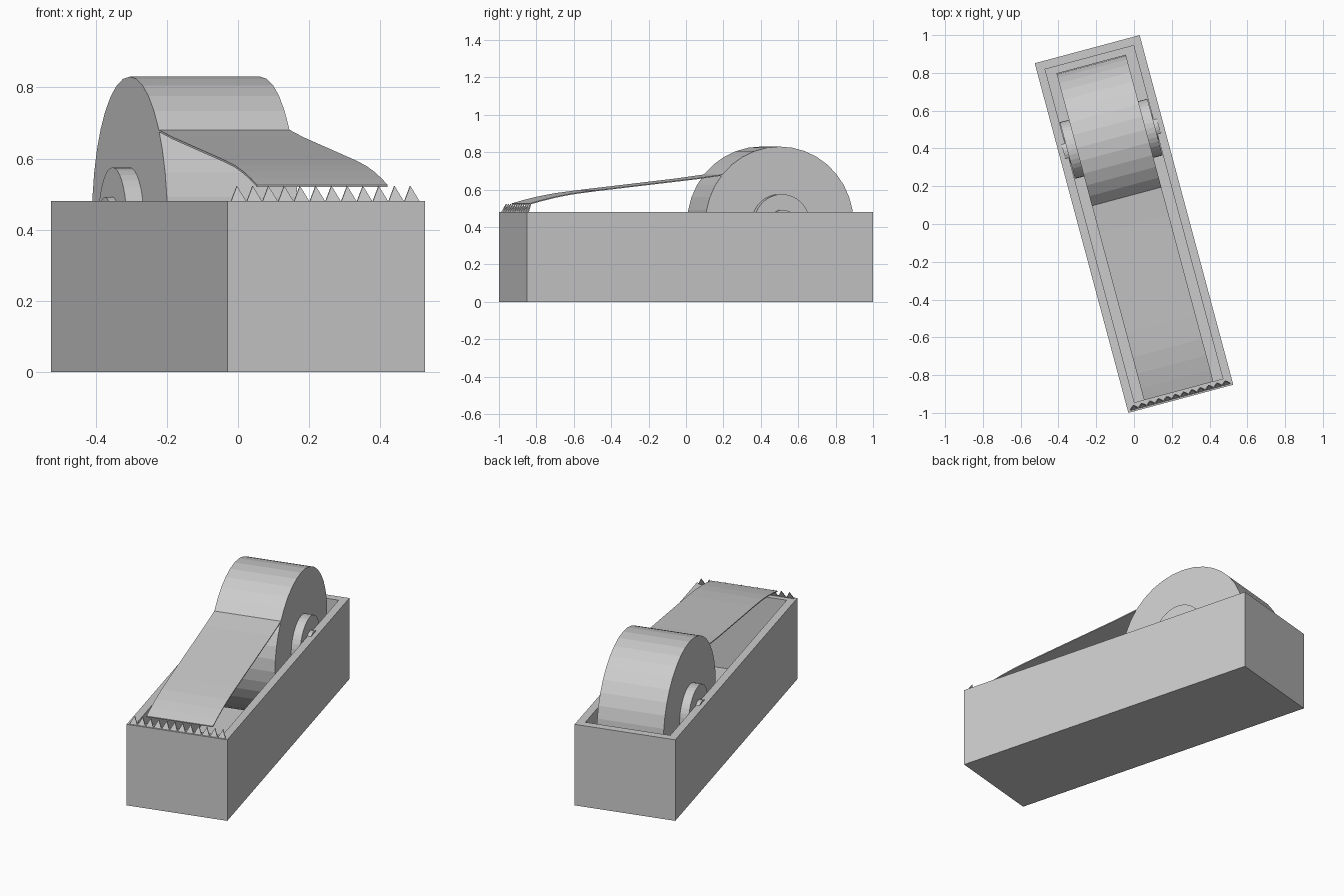
import bpy, bmesh, math
from mathutils import Matrix

if "Cube" in bpy.data.objects:
    bpy.data.objects.remove(bpy.data.objects["Cube"])

TURN = Matrix.Rotation(math.radians(15), 4, 'Z')   # whole model is turned in plan
ROLL_Y, ROLL_Z = 0.467, 0.42                       # roll axis position

grey = bpy.data.materials.new("light_grey")
grey.diffuse_color = (0.6, 0.6, 0.6, 1)
grey.use_nodes = True
grey.node_tree.nodes["Principled BSDF"].inputs["Base Color"].default_value = grey.diffuse_color


def finish(name, bm):
    bmesh.ops.recalc_face_normals(bm, faces=bm.faces)
    mesh = bpy.data.meshes.new(name)
    bm.to_mesh(mesh)
    bm.free()
    mesh.materials.append(grey)
    ob = bpy.data.objects.new(name, mesh)
    ob.matrix_world = TURN
    bpy.context.collection.objects.link(ob)
    return ob


def axle_cylinder(name, radius, x0, x1, sides=36):
    """Cylinder along local x on the roll axis."""
    bm = bmesh.new()
    m = (Matrix.Translation(((x0 + x1) / 2, ROLL_Y, ROLL_Z))
         @ Matrix.Rotation(math.pi / 2, 4, 'Y'))
    bmesh.ops.create_cone(bm, cap_ends=True, segments=sides, radius1=radius,
                          radius2=radius, depth=abs(x1 - x0), matrix=m)
    return finish(name, bm)


def prism_x(bm, profile, x0, x1):
    """Extrude a closed (y, z) profile from x0 to x1."""
    face = bm.faces.new([bm.verts.new((x0, y, z)) for y, z in profile])
    ext = bmesh.ops.extrude_face_region(bm, geom=[face])
    moved = [v for v in ext["geom"] if isinstance(v, bmesh.types.BMVert)]
    bmesh.ops.translate(bm, verts=moved, vec=(x1 - x0, 0, 0))
    if not face.is_valid:
        return


# Open-topped tray
bm = bmesh.new()
bmesh.ops.create_cube(bm, size=1, matrix=Matrix.Translation((0, 0, 0.24))
                      @ Matrix.Diagonal((0.575, 1.916, 0.48, 1)))
top = max(bm.faces, key=lambda f: f.calc_center_median().z)
bmesh.ops.inset_region(bm, faces=[top], thickness=0.045, use_even_offset=True)
ext = bmesh.ops.extrude_discrete_faces(bm, faces=[top])
bmesh.ops.translate(bm, verts=ext["faces"][0].verts[:], vec=(0, 0, -0.46))
finish("tray", bm)

# Tape roll with a hub and axle pin on each side
axle_cylinder("tape_roll", 0.41, -0.19, 0.19)
for side, s in (("left", -1), ("right", 1)):
    axle_cylinder(side + "_hub", 0.155, s * 0.185, s * 0.24)
    axle_cylinder(side + "_axle_pin", 0.072, s * 0.235, s * 0.262, 24)

# Loose tape strip running to the cutter
path = [(0.16, 0.682), (0.0, 0.660), (-0.55, 0.597), (-0.68, 0.58),
        (-0.77, 0.563), (-0.85, 0.544), (-0.915, 0.526)]
bm = bmesh.new()
prism_x(bm, path + [(y, z - 0.006) for y, z in reversed(path)], -0.19, 0.19)
finish("tape_strip", bm)

# Row of cutter teeth leaning back towards the tape
bm = bmesh.new()
count, span = 12, 0.55
pitch = span / count
for i in range(count):
    x = -span / 2 + i * pitch
    front, back = [[bm.verts.new(p) for p in (
        (x, -0.950 + d, 0.478), (x + pitch, -0.950 + d, 0.478),
        (x + pitch / 2, -0.930 + d, 0.523))] for d in (0, 0.006)]
    bm.faces.new(front)
    bm.faces.new(back[::-1])
    for a in range(3):
        b = (a + 1) % 3
        bm.faces.new((front[a], back[a], back[b], front[b]))
finish("cutter_teeth", bm)
